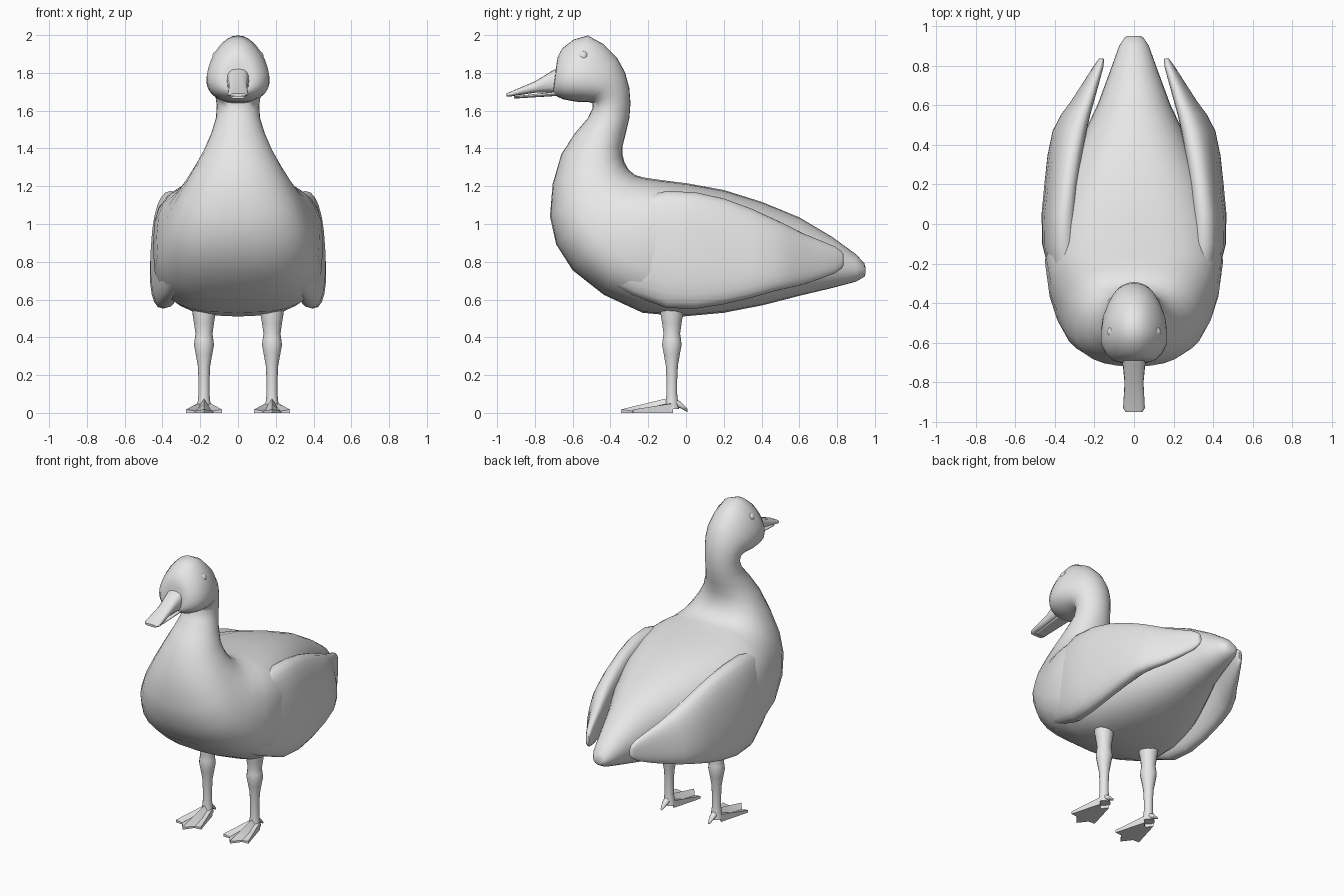
import bpy, bmesh, math

if "Cube" in bpy.data.objects:
    bpy.data.objects.remove(bpy.data.objects["Cube"])

grey = bpy.data.materials.new("plain grey")
grey.diffuse_color = (0.8, 0.8, 0.8, 1)
grey.use_nodes = True
grey.node_tree.nodes["Principled BSDF"].inputs["Base Color"].default_value = grey.diffuse_color


def finish(bm, name, angle=50, mirror=True):
    bmesh.ops.recalc_face_normals(bm, faces=bm.faces)
    mesh = bpy.data.meshes.new(name)
    bm.to_mesh(mesh)
    bm.free()
    ob = bpy.data.objects.new(name, mesh)
    bpy.context.collection.objects.link(ob)
    mesh.materials.append(grey)
    bpy.ops.object.select_all(action='DESELECT')
    ob.select_set(True)
    bpy.context.view_layer.objects.active = ob
    bpy.ops.object.shade_smooth_by_angle(angle=math.radians(angle))
    if mirror:
        ob.modifiers.new("mirror", 'MIRROR').use_mirror_merge = False


def smooth_rows(rows, steps=2):
    """Catmull-Rom interpolation between rows of parameters."""
    out = []
    for i in range(len(rows) - 1):
        a, b, c, d = (rows[max(0, min(len(rows) - 1, i + k))] for k in (-1, 0, 1, 2))
        for s in range(steps):
            t = s / steps
            out.append([q + t / 2 * (r - p + t * (2 * p - 5 * q + 4 * r - v + t * (3 * (q - r) + v - p)))
                        for p, q, r, v in zip(a, b, c, d)])
    return out + [rows[-1]]


def spow(v, n):
    return math.copysign(abs(v) ** (2 / n), v)


def section(ty, tz, ly, lz, w, n=2.0, pear=0.0, x=0.0, lean=0.0, segs=28):
    """Superellipse between a top and a low point; pear widens its lower half."""
    pts = []
    for i in range(segs):
        t = 2 * math.pi * i / segs
        c, s = spow(math.cos(t), n), spow(math.sin(t), n)
        k = (1 + c) / 2
        pts.append((x + w * s * (1 - pear * c) - lean * c, ly + (ty - ly) * k, lz + (tz - lz) * k))
    return pts


def loft(rings):
    """Skin a list of closed rings and cap both ends."""
    bm = bmesh.new()
    loops = [[bm.verts.new(p) for p in ring] for ring in rings]
    for a, b in zip(loops, loops[1:]):
        for i in range(len(a)):
            j = (i + 1) % len(a)
            bm.faces.new((a[i], a[j], b[j], b[i]))
    bm.faces.new(loops[0])
    bm.faces.new(loops[-1])
    return bm


# Body, neck and head: one skin from tail to face
# (top y, z, low y, z, half width, squareness, pear)
body = [
    (0.95, 0.77, 0.95, 0.735, 0.03, 2, 0),
    (0.9, 0.84, 0.9, 0.695, 0.075, 2, 0),
    (0.6, 1.035, 0.6, 0.62, 0.185, 2.2, 0),
    (0.2, 1.18, 0.2, 0.53, 0.37, 2.6, 0),
    (-0.15, 1.235, -0.23, 0.53, 0.45, 3, 0),
    (-0.27, 1.26, -0.6, 0.755, 0.39, 2.6, 0.04),
    (-0.325, 1.325, -0.72, 1.04, 0.295, 2.3, 0.08),
    (-0.335, 1.415, -0.66, 1.37, 0.18, 2.1, 0),
    (-0.3, 1.56, -0.52, 1.56, 0.117, 2, 0),
    (-0.3, 1.72, -0.495, 1.64, 0.12, 2, 0.06),
    (-0.365, 1.88, -0.56, 1.645, 0.155, 2.1, 0.22),
    (-0.52, 1.998, -0.65, 1.66, 0.157, 2.2, 0.3),
    (-0.655, 1.93, -0.695, 1.685, 0.112, 2.1, 0.25),
    (-0.685, 1.85, -0.703, 1.7, 0.07, 2, 0.1),
]
finish(loft([section(*r) for r in smooth_rows(body)]), "body_neck_and_head", 60, False)

# Folded wings: y, centre z, half height, centre x, half thickness, inward lean
wing = [
    (0.835, 0.81, 0.03, 0.165, 0.012, 0),
    (0.79, 0.81, 0.07, 0.182, 0.026, 0.005),
    (0.62, 0.815, 0.135, 0.26, 0.052, 0.022),
    (0.47, 0.835, 0.19, 0.325, 0.075, 0.035),
    (0.2, 0.855, 0.28, 0.365, 0.08, 0.03),
    (-0.1, 0.865, 0.31, 0.37, 0.092, 0.015),
    (-0.42, 0.89, 0.2, 0.3, 0.075, 0),
]
finish(loft([section(y, z + h, y, z - h, t, 2.4, 0, x, lean, 24)
             for y, z, h, x, t, lean in smooth_rows(wing)]), "wings", 60)

# Bill halves: y, top z, low z, half width
upper = [(-0.65, 1.84, 1.7, 0.06), (-0.71, 1.81, 1.695, 0.057), (-0.8, 1.755, 1.695, 0.048),
         (-0.93, 1.7, 1.675, 0.055), (-0.95, 1.692, 1.676, 0.042)]
lower = [(-0.65, 1.705, 1.68, 0.05), (-0.91, 1.676, 1.664, 0.036)]
for name, rows in (("upper_bill", upper), ("lower_bill", lower)):
    finish(loft([section(y, a, y, b, w, 2.8, segs=16) for y, a, b, w in rows]), name, 50, False)

# Eyes
bm = bmesh.new()
bmesh.ops.create_uvsphere(bm, u_segments=16, v_segments=10, radius=0.028)
bmesh.ops.translate(bm, verts=bm.verts, vec=(0.108, -0.545, 1.888))
finish(bm, "eyes", 60)

# Legs: turned profile (z, radius) with a knobbly joint
LX, LY = 0.18, -0.075
profile = [(0.6, 0.066), (0.53, 0.062), (0.42, 0.045), (0.36, 0.053),
           (0.25, 0.033), (0.1, 0.029), (0.02, 0.04)]
finish(loft([[(LX + r * math.cos(i * math.pi / 7), LY + r * math.sin(i * math.pi / 7), z)
              for i in range(14)] for z, r in smooth_rows(profile)]), "legs", 60)

# Webbed feet: fan with three raised toes (even points) and sunken webs (odd points)
bm = bmesh.new()
rows = []
for k in (0, 0.5, 1):
    row = []
    for i in range(5):
        u, toe = (i - 2) / 2, i % 2 == 0
        mid = 1 - abs(u)
        heel = (0.036 * u, -0.07 - 0.04 * mid, 0.05 + 0.025 * (i == 2))
        edge = (0.095 * u, -0.28 - 0.065 * mid + (0 if toe else 0.03), 0.018 if toe else 0.01)
        x, y, z = (a + (b - a) * k for a, b in zip(heel, edge))
        if k == 0.5 and not toe:
            z -= 0.012
        row.append((bm.verts.new((LX + x, y, z)), bm.verts.new((LX + x, y, 0))))
    rows.append(row)
for a, b in zip(rows, rows[1:]):
    for i in range(4):
        for s in (0, 1):
            bm.faces.new((a[i][s], a[i + 1][s], b[i + 1][s], b[i][s]))
    for i in (0, 4):
        bm.faces.new((a[i][0], b[i][0], b[i][1], a[i][1]))
for row in (rows[0], rows[-1]):
    for i in range(4):
        bm.faces.new((row[i][0], row[i + 1][0], row[i + 1][1], row[i][1]))
finish(bm, "webbed_feet", 30)

# Short hind toes
hind = [(-0.07, 0.085, 0.03, 0.022), (-0.03, 0.06, 0.025, 0.02), (0.008, 0.022, 0.004, 0.008)]
finish(loft([section(y, a, y, b, w, 2, 0, LX, segs=8) for y, a, b, w in hind]), "hind_toes")
